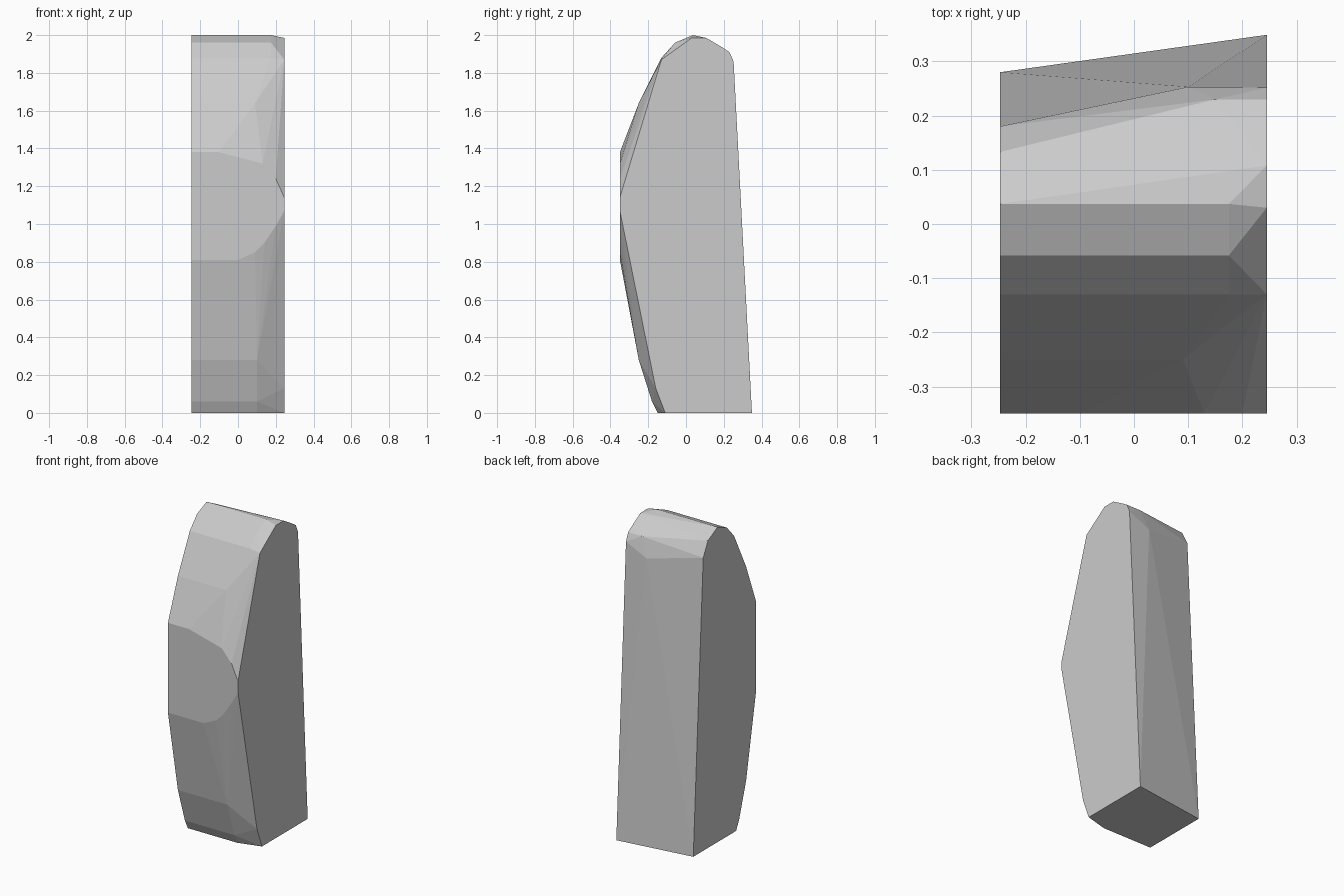
import bpy
import bmesh

cube = bpy.data.objects.get("Cube")
if cube:
    bpy.data.objects.remove(cube, do_unlink=True)

X0, X1 = -0.247, 0.245   # straight cut end and tapered end

# Each row of the faceted body: how far it runs in x, then y and z
rows = [
    (0.10, -0.15, 0.0), (0.10, -0.18, 0.06), (0.10, -0.25, 0.28),
    (0.0, -0.35, 0.81), (-0.10, -0.35, 1.38), (0.09, -0.25, 1.64),
    (0.175, -0.13, 1.88), (0.175, -0.058, 1.96), (0.175, 0.037, 2.0),
]
# Back edge of the straight end
cut_back = [(0.133, 1.95), (0.18, 1.86), (0.28, 0)]
# Outline of the tapered end
taper_end = [
    (-0.11, 0), (-0.16, 0.13), (-0.35, 1.07), (-0.35, 1.14), (-0.13, 1.87),
    (0.03, 1.985), (0.108, 1.985), (0.2, 1.93), (0.23, 1.91), (0.252, 1.86), (0.349, 0),
]
# Rounded border of the flat front facet, at y = -0.35
facet = [(0.09, 0.85), (0.14, 0.9), (0.2, 0.99), (0.13, 1.32), (0.2, 1.24)]
# Bulge on the upper back
bulge = [(0.1, 0.253, 1.79), (0.15, 0.23, 1.91)]

points = [(x, y, z) for end, y, z in rows for x in (X0, end)]
points += [(X0, y, z) for y, z in cut_back]
points += [(X1, y, z) for y, z in taper_end]
points += [(x, -0.35, z) for x, z in facet]
points += bulge

# Wrap the facets around the points
bm = bmesh.new()
for p in points:
    bm.verts.new(p)
hull = bmesh.ops.convex_hull(bm, input=bm.verts[:])
loose = {g for g in hull["geom_interior"] + hull["geom_unused"]
         if isinstance(g, bmesh.types.BMVert)}
bmesh.ops.delete(bm, geom=list(loose), context='VERTS')
bmesh.ops.dissolve_limit(bm, angle_limit=0.01, verts=bm.verts[:], edges=bm.edges[:])
bmesh.ops.recalc_face_normals(bm, faces=bm.faces[:])

mesh = bpy.data.meshes.new("faceted_block")
bm.to_mesh(mesh)
bm.free()
block = bpy.data.objects.new("faceted_block", mesh)
bpy.context.collection.objects.link(block)

# Plain grey
grey = bpy.data.materials.new("plain_grey")
grey.use_nodes = True
colour = (0.6, 0.6, 0.6, 1)
grey.diffuse_color = colour
grey.node_tree.nodes["Principled BSDF"].inputs["Base Color"].default_value = colour
mesh.materials.append(grey)
